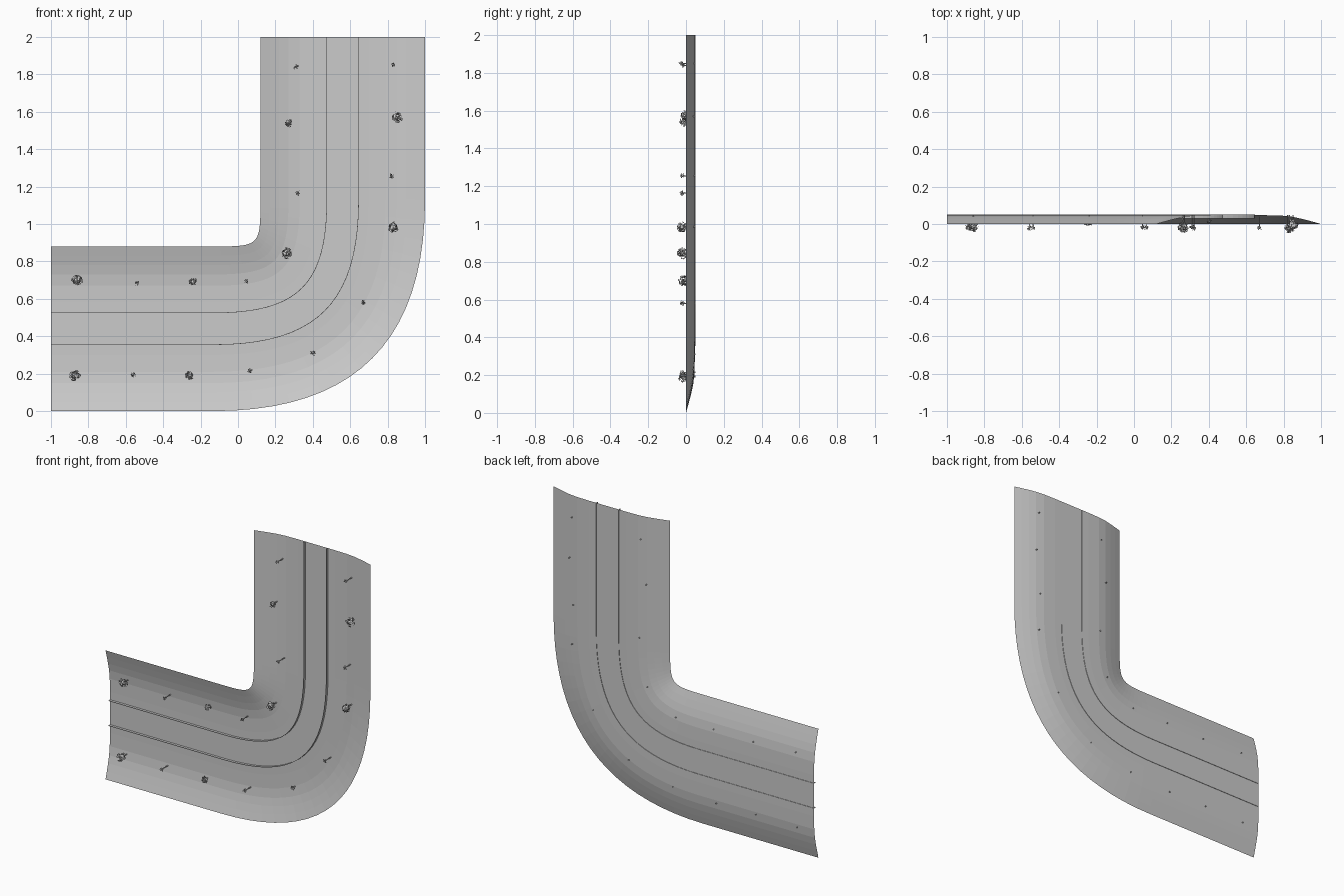
import bpy, bmesh, math, random
from mathutils import Vector

if "Cube" in bpy.data.objects:
    bpy.data.objects.remove(bpy.data.objects["Cube"])

random.seed(4)
W = 0.88          # band width
N = 20            # segments around the bend


def lane(s):
    """Path (x, z) around the corner at distance s from the inner edge."""
    t = s / W
    length = 0.25 + W * t
    d = 0.032 + 0.25 * t
    k = (0.5 - d / length) * 8 / 3
    cx, cz = 0.12 + s, 0.88 - s
    p = [Vector((cx - length, cz)), Vector((cx - length * (1 - k), cz)),
         Vector((cx, cz + length * (1 - k))), Vector((cx, cz + length))]
    start, end = Vector((-1, cz)), Vector((cx, 2))
    pts = [start.lerp(p[0], i / 4) for i in range(4)]
    for i in range(N + 1):
        u = i / N
        v = 1 - u
        pts.append(p[0] * v**3 + p[1] * 3 * v * v * u + p[2] * 3 * v * u * u + p[3] * u**3)
    pts += [p[3].lerp(end, i / 4) for i in range(1, 5)]
    return pts


def add_object(name, verts, faces):
    me = bpy.data.meshes.new(name)
    me.from_pydata(verts, [], faces)
    me.update()
    ob = bpy.data.objects.new(name, me)
    bpy.context.collection.objects.link(ob)
    return ob


def loft(name, columns):
    n = len(columns[0])
    verts = [v for c in columns for v in c]
    faces = [(i * n + j, (i + 1) * n + j, (i + 1) * n + j + 1, i * n + j + 1)
             for i in range(len(columns) - 1) for j in range(n - 1)]
    return add_object(name, verts, faces)


# Ground band: flat in the middle, curling forward at both edges
half = [(0, 0), (0.05, 0.014), (0.10, 0.027), (0.15, 0.038), (0.21, 0.045), (0.30, 0.047)]
profile = half + [(W / 2, 0.047)] + [(W - s, y) for s, y in reversed(half)]
loft("ground_band", [[(p.x, y, p.y) for p in lane(s)] for s, y in profile])

# Two thin edging strips standing through the band
for name, s in (("inner_edging", 0.355), ("outer_edging", 0.525)):
    a, b = lane(s - 0.0015), lane(s + 0.0015)
    ring = [(a, 0.030), (b, 0.030), (b, 0.050), (a, 0.050), (a, 0.030)]
    loft(name, [[(p.x, y, p.y) for p in pts] for pts, y in ring])


# Plants growing out of the front face: thin stem and a ball of small leaves
def plant(name, x, z, r, tip):
    bm = bmesh.new()
    base = 0.049
    ring = []
    for y, w in ((base, 0.004), (tip + r * 0.5, 0.002)):
        ring.append([bm.verts.new((x + w * math.cos(a), y, z + w * math.sin(a)))
                     for a in (math.tau * i / 5 for i in range(5))])
    for i in range(5):
        j = (i + 1) % 5
        bm.faces.new((ring[0][i], ring[0][j], ring[1][j], ring[1][i]))
    c = Vector((x, tip + r * 0.85, z))
    for _ in range(70 if r > 0.02 else 35):
        d = Vector([random.gauss(0, 1) for _ in range(3)]).normalized()
        o = c + d * r * random.uniform(0.3, 0.85)
        u = d.orthogonal().normalized()
        v = d.cross(u)
        a = random.uniform(0, math.tau)
        side = (u * math.cos(a) + v * math.sin(a) + d * 0.4) * r * 0.2
        up = (v * math.cos(a) - u * math.sin(a)) * r * 0.26
        q = [o - side, o - up, o + side, o + up]
        for p in q:
            p.y = max(p.y, tip)
        bm.faces.new([bm.verts.new(p) for p in q])
    me = bpy.data.meshes.new(name)
    bm.to_mesh(me)
    bm.free()
    bpy.context.collection.objects.link(bpy.data.objects.new(name, me))


bushes = [(-0.86, 0.70, -0.042), (-0.24, 0.69, -0.01), (0.26, 0.845, -0.05), (0.27, 1.54, -0.035),
          (-0.87, 0.19, -0.042), (-0.26, 0.19, -0.01), (0.83, 0.985, -0.05), (0.85, 1.57, -0.035)]
sprigs = [(-0.54, 0.685, -0.036), (0.045, 0.695, -0.033), (0.32, 1.165, -0.036), (0.31, 1.84, -0.03),
          (-0.56, 0.195, -0.036), (0.065, 0.215, -0.033), (0.40, 0.31, 0.0), (0.67, 0.58, -0.034),
          (0.82, 1.255, -0.036), (0.83, 1.85, -0.04)]
for i, (x, z, tip) in enumerate(bushes):
    plant(f"bush_{i + 1}", x, z, 0.036 if abs(x) > 0.8 or 0.8 < z < 1 else 0.027, tip)
for i, (x, z, tip) in enumerate(sprigs):
    plant(f"sprig_{i + 1}", x, z, 0.017, tip)
